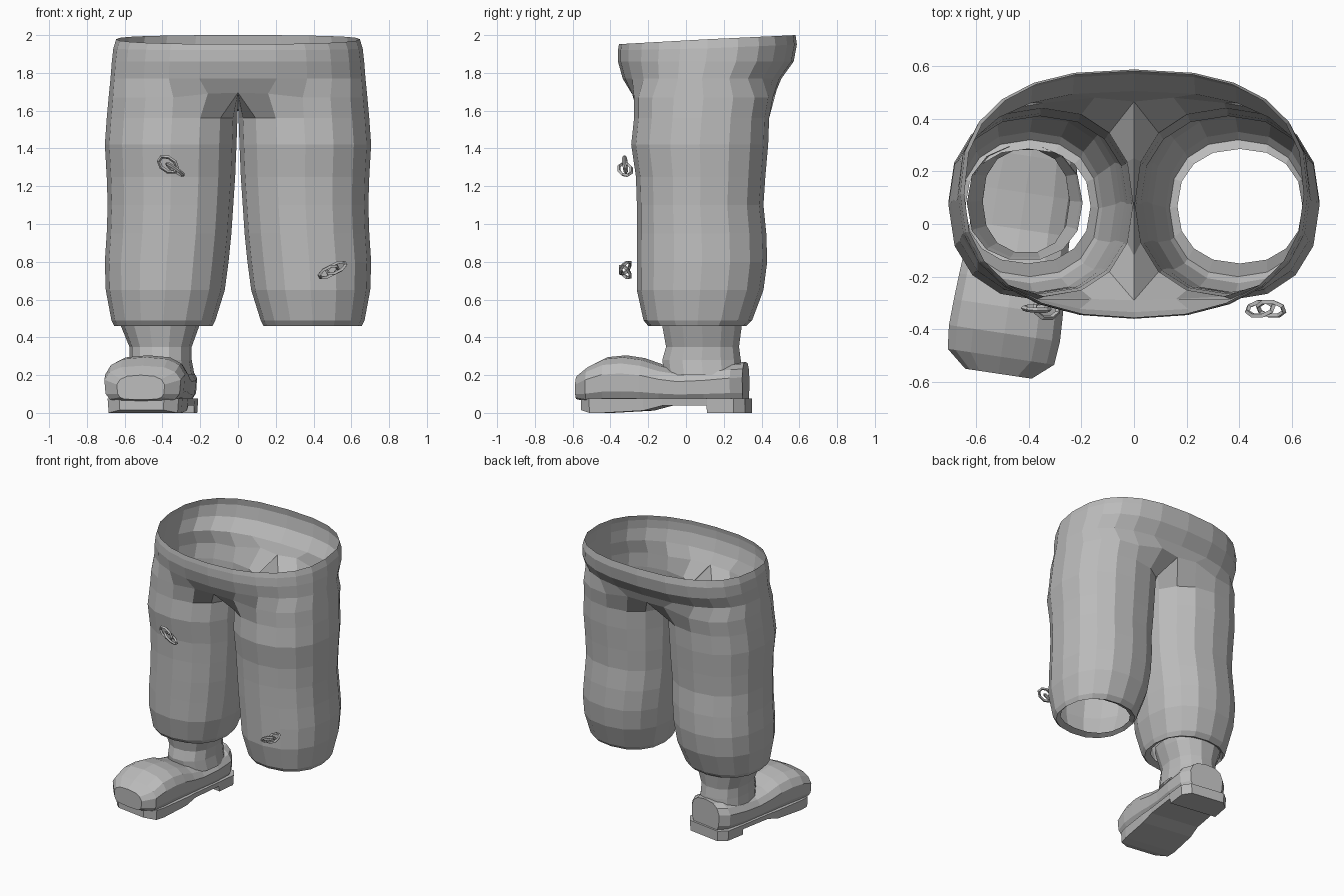
import bpy, bmesh, math
from mathutils import Matrix, Vector

if "Cube" in bpy.data.objects:
    bpy.data.objects.remove(bpy.data.objects["Cube"])

grey = bpy.data.materials.new("plain grey")
grey.diffuse_color = (0.5, 0.5, 0.5, 1)
grey.use_nodes = True
grey.node_tree.nodes["Principled BSDF"].inputs["Base Color"].default_value = grey.diffuse_color


def spow(v, e):
    return math.copysign(abs(v) ** e, v)


def finish(name, bm, recalc=True):
    if recalc:
        bmesh.ops.recalc_face_normals(bm, faces=bm.faces)
    me = bpy.data.meshes.new(name)
    bm.to_mesh(me)
    bm.free()
    me.materials.append(grey)
    ob = bpy.data.objects.new(name, me)
    bpy.context.collection.objects.link(ob)
    return ob


def bridge(bm, a, b, closed=True):
    n = len(a)
    for i in range(n if closed else n - 1):
        j = (i + 1) % n
        bm.faces.new((a[i], a[j], b[j], b[i]))


def loft(name, rings, cap=True):
    bm = bmesh.new()
    vs = [[bm.verts.new(p) for p in r] for r in rings]
    for a, b in zip(vs, vs[1:]):
        bridge(bm, a, b)
    if cap:
        bm.faces.new(vs[0][::-1])
        bm.faces.new(vs[-1])
    return finish(name, bm)


N = 16


def oval(z, x0, x1, y0, y1, e=0.88, n=N):
    """Horizontal ring that starts at the x0 side and runs by the front."""
    pts = []
    for k in range(n):
        t = math.pi + 2 * math.pi * k / n
        pts.append(((x0 + x1) / 2 + (x1 - x0) / 2 * spow(math.cos(t), e),
                    (y0 + y1) / 2 + (y1 - y0) / 2 * spow(math.sin(t), e), z))
    return pts


# Trousers: one leg and half the waist, mirrored
leg = [(0.475, .165, .64, -.15, .285), (0.46, .135, .655, -.20, .32),
       (0.49, .12, .67, -.225, .35), (0.65, .07, .70, -.26, .41),
       (0.80, .05, .705, -.26, .43), (0.95, .035, .695, -.26, .425),
       (1.10, .025, .69, -.26, .41), (1.25, .015, .695, -.265, .42),
       (1.42, .008, .705, -.29, .435), (1.56, .003, .695, -.275, .44)]
rings = [oval(*r) for r in leg]
crotch = oval(1.67, 0, .685, -.275, .46)
crotch[3] = (.16, -.285, 1.69)
crotch[13] = (.15, .48, 1.71)
for k, y, z in ((2, -.29, 1.695), (1, -.12, 1.65), (0, .05, 1.63),
                (15, .25, 1.65), (14, .465, 1.70)):
    crotch[k] = (0, y, z)
rings.append(crotch)

# (side z, half width, front y, back y, front drop, back rise)
waist = [(1.77, .675, -.335, .505, 0, 0), (1.86, .668, -.36, .57, 0, 0),
         (1.93, .66, -.36, .587, .01, .02), (1.978, .645, -.355, .58, .026, .022)]

bm = bmesh.new()
vs = [[bm.verts.new(p) for p in r] for r in rings]
for a, b in zip(vs, vs[1:]):
    bridge(bm, a, b)
chain = vs[-1][2:15]
for z, a, yf, yb, drop, rise in waist:
    row = []
    for i in range(13):
        t = -math.pi / 2 + math.pi * i / 12
        e = .79 if i > 6 else .88
        s = spow(math.sin(t), e)
        y = (yf + yb) / 2 + (yb - yf) / 2 * s
        x = a * abs(math.cos(t)) ** e if 0 < i < 12 else 0
        row.append(bm.verts.new((x, y, z + (rise if s > 0 else drop) * s)))
    bridge(bm, chain, row, closed=False)
    chain = row
trousers = finish("trousers", bm, recalc=False)
mod = trousers.modifiers.new("mirror", 'MIRROR')
mod.use_clip = True
mod.merge_threshold = 0.001

# Boot shaft: open tube inside the trouser leg
loft("boot_shaft", [oval(z, *r, n=14) for z, *r in (
    (.20, -.58, -.23, -.12, .30), (.28, -.575, -.245, -.13, .295),
    (.35, -.575, -.245, -.11, .285), (.46, -.62, -.205, -.13, .30),
    (.50, -.635, -.195, -.14, .30))], cap=False)

# Foot, turned slightly outwards
place = Matrix.Translation((-.43, 0, 0)) @ Matrix.Rotation(math.radians(-8.5), 4, 'Z')


def foot_ring(y, w, zt, zb=.055, n=14, skew=0):
    """Domed top, nearly flat bottom; skew pushes the middle forwards."""
    pts = []
    zm = zb + (zt - zb) * .45
    for k in range(n):
        t = 2 * math.pi * (k + .5) / n
        up = math.sin(t) > 0
        c = spow(math.cos(t), .7 if up else .4)
        s = spow(math.sin(t), .8 if up else .5)
        z = zm + (zt - zm if up else zm - zb) * s
        pts.append((w * c * (1 if up else 1 + .08 * s), y - skew * abs(c), z))
    return pts


upper = loft("boot_upper", [foot_ring(*r) for r in (
    (.32, .13, .27), (.26, .18, .265), (.12, .195, .245), (-.02, .195, .235),
    (-.12, .20, .255), (-.22, .207, .29), (-.32, .213, .305), (-.42, .217, .295),
    (-.51, .208, .25), (-.575, .13, .20, .07))])

# Sole with heel block and raised arch
sole_rows = ((.335, .13, 0), (.28, .18, 0), (.14, .185, 0), (.135, .185, .04),
             (-.10, .19, .038), (-.20, .197, .012), (-.42, .20, 0),
             (-.49, .19, 0), (-.545, .12, .015))
sole = loft("boot_sole", [[(-w * .97, y, zb), (w * .97, y, zb), (w, y, .075), (-w, y, .075)]
                          for y, w, zb in sole_rows])
for ob in (upper, sole):
    ob.data.transform(place)


# Pairs of interlocked chain links hanging in front of the legs
def link(name, centre, tilt, roll, major=.055, minor=.036, tube=.010):
    rot = Matrix.Rotation(-tilt, 4, 'Y') @ Matrix.Rotation(roll, 4, 'X')
    rows = []
    for i in range(8):
        t = 2 * math.pi * (i + .5) / 8
        d = Vector((math.cos(t), 0, math.sin(t)))
        mid = Vector((major * d.x, 0, minor * d.z))
        row = []
        for j in range(4):
            u = math.pi / 2 * j
            p = mid + d * tube * math.cos(u) + Vector((0, tube * math.sin(u), 0))
            row.append(Vector(centre) + rot @ p)
        rows.append(row)
    loft(name, rows + rows[:1], cap=False)


for side, (x, z), deg, flat, turned in (("left", (-.352, 1.302), -35, 10, 80),
                                        ("right", (.50, .757), 27, 50, -50)):
    a = math.radians(deg)
    step = Vector((math.cos(a), 0, math.sin(a))) * .023
    c = Vector((x, -.322, z))
    link(side + "_link_flat", c - step, a, math.radians(flat))
    link(side + "_link_turned", c + step, a, math.radians(turned))
